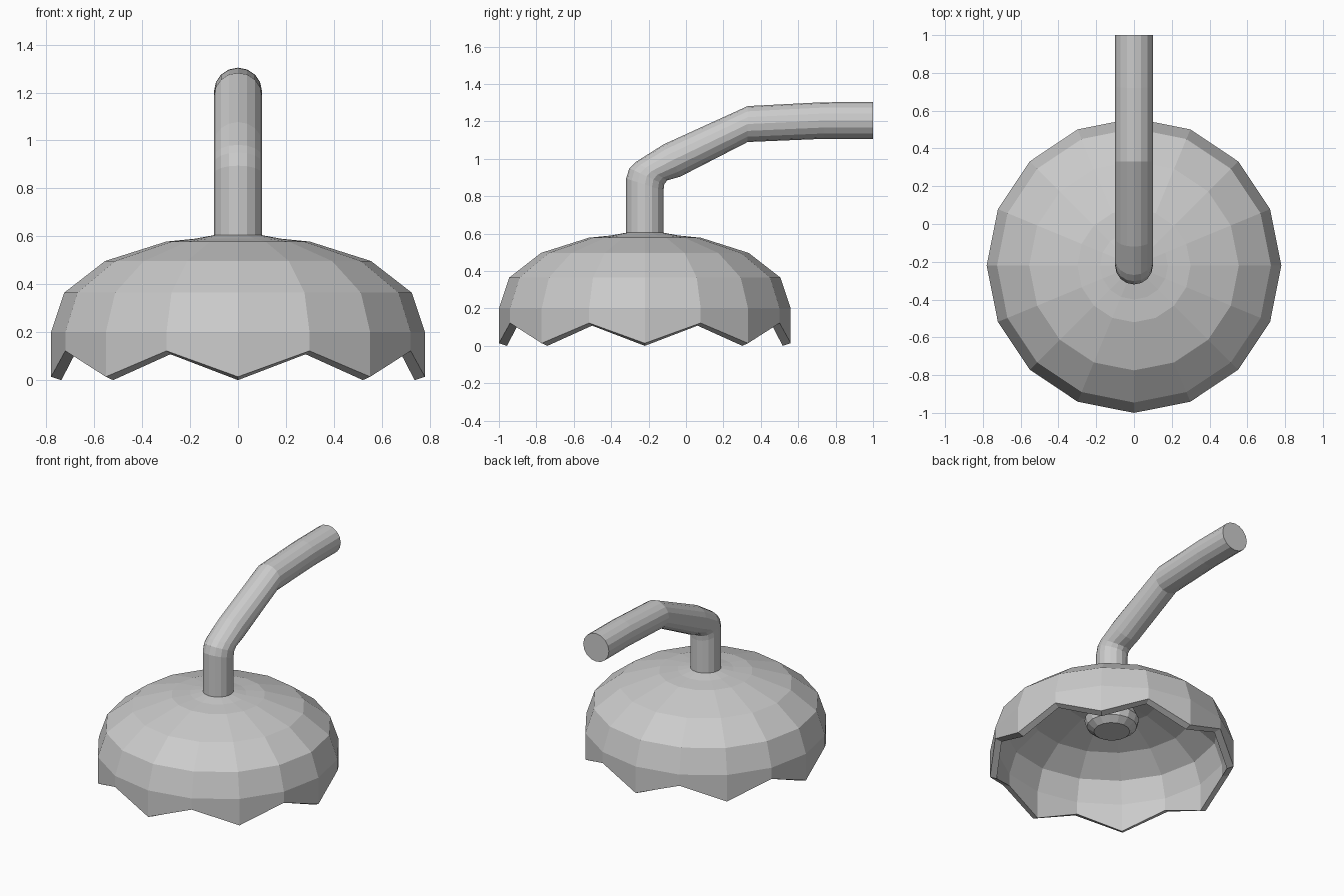
import bpy, bmesh
from math import cos, sin, pi
from mathutils import Vector

if "Cube" in bpy.data.objects:
    bpy.data.objects.remove(bpy.data.objects["Cube"])

CY = -0.22   # lamp axis in y
N = 16


def ring(r, z):
    # z is a number, or an (even, odd) pair for a zigzag edge
    pair = z if isinstance(z, tuple) else (z, z)
    return [Vector((r * cos(2 * pi * i / N), CY + r * sin(2 * pi * i / N), pair[i % 2]))
            for i in range(N)]


def loft(name, rings):
    # skin consecutive rings and cap both ends
    bm = bmesh.new()
    loops = [[bm.verts.new(p) for p in r] for r in rings]
    for a, b in zip(loops, loops[1:]):
        for i in range(len(a)):
            j = (i + 1) % len(a)
            bm.faces.new((a[i], a[j], b[j], b[i]))
    bm.faces.new(loops[0])
    bm.faces.new(loops[-1])
    bmesh.ops.recalc_face_normals(bm, faces=bm.faces)
    mesh = bpy.data.meshes.new(name)
    bm.to_mesh(mesh)
    bm.free()
    obj = bpy.data.objects.new(name, mesh)
    bpy.context.collection.objects.link(obj)
    return obj


# Scalloped shade: outer skin down to the zigzag rim, then back up inside
outer = [(0.10, 0.605), (0.18, 0.59), (0.30, 0.578), (0.555, 0.497),
         (0.725, 0.365), (0.78, 0.20), (0.78, (0.014, 0.122))]
inner = [(0.737, (0.0, 0.108)), (0.737, 0.195), (0.687, 0.342),
         (0.53, 0.458), (0.29, 0.534), (0.10, 0.55)]
loft("shade", [ring(r, z) for r, z in outer + inner])

# Bulb hanging inside the shade
bulb = [(0.09, 0.56), (0.10, 0.50), (0.15, 0.45), (0.175, 0.395),
        (0.16, 0.345), (0.115, 0.31)]
loft("bulb", [ring(r, z) for r, z in bulb])

# Bent arm: outer and inner side of the bend as (y, z) pairs
sections = [((-0.32, 0.56), (-0.12, 0.56)), ((-0.32, 0.895), (-0.12, 0.83)),
            ((-0.303, 0.95), (-0.117, 0.863)), ((-0.27, 0.982), (-0.10, 0.885)),
            ((-0.12, 1.077), (-0.03, 0.905)), ((0.33, 1.282), (0.33, 1.09)),
            ((0.72, 1.302), (0.74, 1.107)), ((1.0, 1.304), (1.0, 1.107))]
rings = []
for a, b in sections:
    a, b = Vector((0, *a)), Vector((0, *b))
    mid, half = (a + b) / 2, (a - b) / 2
    rings.append([mid + half * cos(2 * pi * i / N) + Vector((0.1 * sin(2 * pi * i / N), 0, 0))
                  for i in range(N)])
loft("arm", rings)
